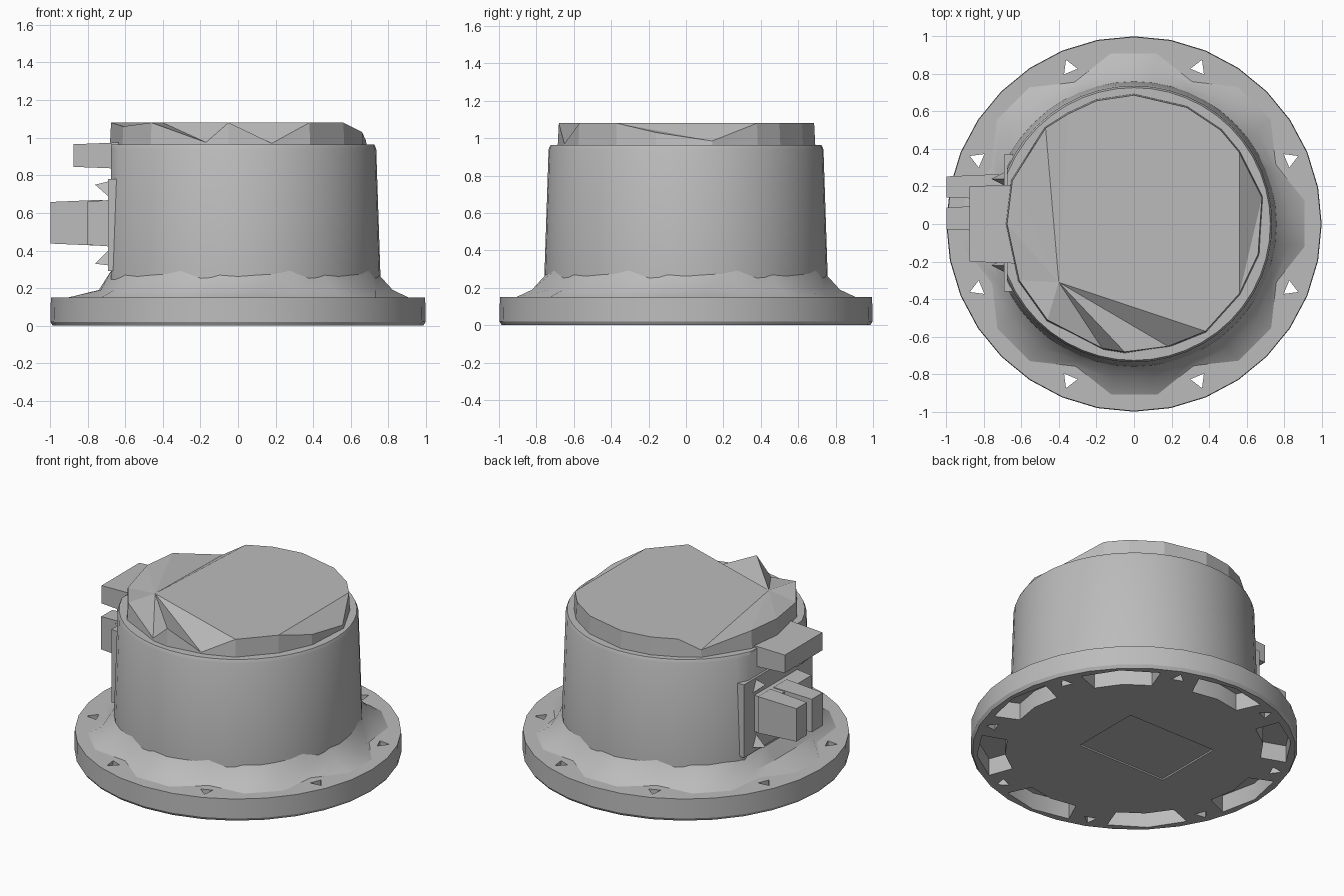
import bpy, bmesh, math
from mathutils import Vector

if "Cube" in bpy.data.objects:
    bpy.data.objects.remove(bpy.data.objects["Cube"])

grey = bpy.data.materials.new("plain_grey")
grey.diffuse_color = (0.5, 0.5, 0.5, 1)
grey.use_nodes = True
grey.node_tree.nodes["Principled BSDF"].inputs["Base Color"].default_value = grey.diffuse_color


def finish(name, bm, smooth=None):
    bmesh.ops.recalc_face_normals(bm, faces=bm.faces)
    me = bpy.data.meshes.new(name)
    bm.to_mesh(me)
    bm.free()
    me.materials.append(grey)
    ob = bpy.data.objects.new(name, me)
    bpy.context.collection.objects.link(ob)
    bpy.ops.object.select_all(action='DESELECT')
    ob.select_set(True)
    bpy.context.view_layer.objects.active = ob
    if smooth:
        bpy.ops.object.shade_smooth_by_angle(angle=math.radians(smooth))
    return ob


def rings(loops):
    """Closed solid skinned through loops of equal point count."""
    bm = bmesh.new()
    vs = [[bm.verts.new(p) for p in lp] for lp in loops]
    n = len(vs[0])
    for a, b in zip(vs, vs[1:]):
        for i in range(n):
            j = (i + 1) % n
            bm.faces.new((a[i], a[j], b[j], b[i]))
    bm.faces.new(vs[0][::-1])
    bm.faces.new(vs[-1])
    return bm


def circle(r, z, n, turn=0.0):
    return [(r * math.cos(turn + math.tau * i / n),
             r * math.sin(turn + math.tau * i / n), z) for i in range(n)]


def hull(points):
    bm = bmesh.new()
    for p in points:
        bm.verts.new(p)
    res = bmesh.ops.convex_hull(bm, input=bm.verts)
    junk = [v for v in res["geom_interior"] if isinstance(v, bmesh.types.BMVert)]
    bmesh.ops.delete(bm, geom=junk, context='VERTS')
    bmesh.ops.dissolve_limit(bm, angle_limit=0.01, verts=bm.verts, edges=bm.edges)
    return bm


def box_points(x0, x1, y0, y1, z0, z1, taper=0.0):
    """Box whose outer (x0) end is narrowed by taper."""
    return [(x, y + s * (taper if x == x0 else 0), z + t * (taper if x == x0 else 0))
            for x in (x0, x1) for y, s in ((y0, 1), (y1, -1)) for z, t in ((z0, 1), (z1, -1))]


# Flange disc
flange = finish("flange", rings([circle(0.985, 0, 32), circle(0.998, 0.02, 32),
                                 circle(0.995, 0.15, 32)]))

# Cutters: triangular bolt holes, underside pockets, shallow centre recess
cutters = []
for k in range(8):
    a = math.radians(22.5 + 45 * k)
    c = Vector((0.9 * math.cos(a), 0.9 * math.sin(a), 0))
    tri = [(c.x + 0.045 * math.cos(a + t), c.y + 0.045 * math.sin(a + t))
           for t in (0, math.tau / 3, 2 * math.tau / 3)]
    cutters.append(finish("hole_cutter", rings([[(x, y, z) for x, y in tri] for z in (-0.1, 0.3)])))
    b = math.radians(45 * k)
    arc = [(r, b + math.radians(d)) for r, d in
           ((0.78, -13), (0.94, -15), (0.96, 0), (0.94, 15), (0.78, 13), (0.79, 0))]
    cutters.append(finish("pocket_cutter", rings(
        [[(r * math.cos(t), r * math.sin(t), z) for r, t in arc] for z in (-0.1, 0.115)])))
cutters.append(finish("recess_cutter", hull(box_points(-0.38, 0.28, -0.18, 0.30, -0.1, 0.01))))
for cut in cutters:
    bpy.ops.object.select_all(action='DESELECT')
    bpy.context.view_layer.objects.active = flange
    flange.select_set(True)
    m = flange.modifiers.new("cut", 'BOOLEAN')
    m.operation, m.object, m.solver = 'DIFFERENCE', cut, 'EXACT'
    bpy.ops.object.modifier_apply(modifier=m.name)
    bpy.data.objects.remove(cut)
bpy.ops.object.shade_smooth_by_angle(angle=math.radians(25))

# Faceted concave skirt, pulled in beside every bolt hole
low, mid, high = [], [], []
for i in range(24):
    a = math.radians(15 * i + 7.5)
    near_hole = i % 3 == 1
    for loop, r, z in ((low, 0.82 if near_hole else 0.92, 0.148),
                       (mid, 0.79 if near_hole else 0.83, 0.19),
                       (high, 0.752, 0.30 if near_hole else 0.275)):
        loop.append((r * math.cos(a), r * math.sin(a), z))
bm = rings([low, mid, high])
for v in bm.verts:
    if v.co.x < -0.67 and v.co.z > 0.16:
        v.co.x = -0.67 if v.co.z > 0.25 else max(v.co.x, -0.74)
finish("skirt", bm, 25)

# Drum, flattened on the connector side
bm = rings([circle(0.76, 0.14, 48), circle(0.757, 0.28, 48),
            circle(0.735, 0.94, 48), circle(0.725, 0.963, 48)])
geom = bm.verts[:] + bm.edges[:] + bm.faces[:]
bmesh.ops.bisect_plane(bm, geom=geom, plane_co=(-0.675, 0, 0),
                       plane_no=(-1, 0, 0), clear_outer=True)
bmesh.ops.holes_fill(bm, edges=[e for e in bm.edges if e.is_boundary])
finish("drum", bm, 30)

# Cap: uneven rim fanned out from one inner corner, with sunken facets
rim = [(0.18, -0.65, 0.97), (0.38, -0.57, 1.08), (0.56, -0.37, 1.08),
       (0.66, -0.16, 1.03), (0.68, 0.14, 0.985), (0.56, 0.38, 1.08),
       (0.46, 0.50, 1.08), (0.28, 0.62, 1.08), (0, 0.685, 1.08), (-0.20, 0.655, 1.08),
       (-0.35, 0.585, 1.08), (-0.47, 0.51, 1.01), (-0.647, 0.23, 1.08), (-0.675, 0, 1.08),
       (-0.61, -0.30, 1.06), (-0.46, -0.51, 1.08), (-0.17, -0.66, 0.975), (-0.05, -0.68, 1.08)]
bm = bmesh.new()
hub = bm.verts.new((-0.40, -0.31, 1.08))
up = [bm.verts.new(p) for p in rim]
down = [bm.verts.new((x * 1.01, y * 1.01, 0.95)) for x, y, z in rim]
for i in range(len(rim)):
    j = (i + 1) % len(rim)
    bm.faces.new((down[i], down[j], up[j], up[i]))
    if i not in (2, 3, 4):
        bm.faces.new((hub, up[i], up[j]))
bm.faces.new((hub, up[2], up[5]))
bm.faces.new((up[2], up[3], up[4]))
bm.faces.new((up[2], up[4], up[5]))
bm.faces.new(down[::-1])
bmesh.ops.recalc_face_normals(bm, faces=bm.faces)
bmesh.ops.dissolve_limit(bm, angle_limit=0.01, verts=bm.verts, edges=bm.edges)
finish("cap", bm)

# Connector side: back plate, collar, upper hood and a pair of plugs
finish("connector_plate", hull(box_points(-0.69, -0.60, -0.36, 0.37, 0.29, 0.78)))
finish("connector_collar", hull(box_points(-0.80, -0.66, -0.20, 0.26, 0.42, 0.67, 0.01)))
finish("upper_hood", hull(box_points(-0.875, -0.62, -0.21, 0.21, 0.835, 0.975, 0.01)))
for y0, y1 in ((0.13, 0.265), (-0.04, 0.10)):
    finish("plug", hull(box_points(-0.998, -0.72, y0, y1, 0.425, 0.67, 0.012)))

# Small pointed ribs around the collar
for y, z in ((0.24, 0.72), (0.24, 0.36), (-0.22, 0.72), (-0.22, 0.36), (0.0, 0.36)):
    finish("collar_rib", hull([(-0.68, y - 0.04, z - 0.04), (-0.68, y + 0.04, z - 0.04),
                               (-0.68, y, z + 0.05), (-0.76, y, z + 0.03 * (1 if z > 0.5 else -1))]))
